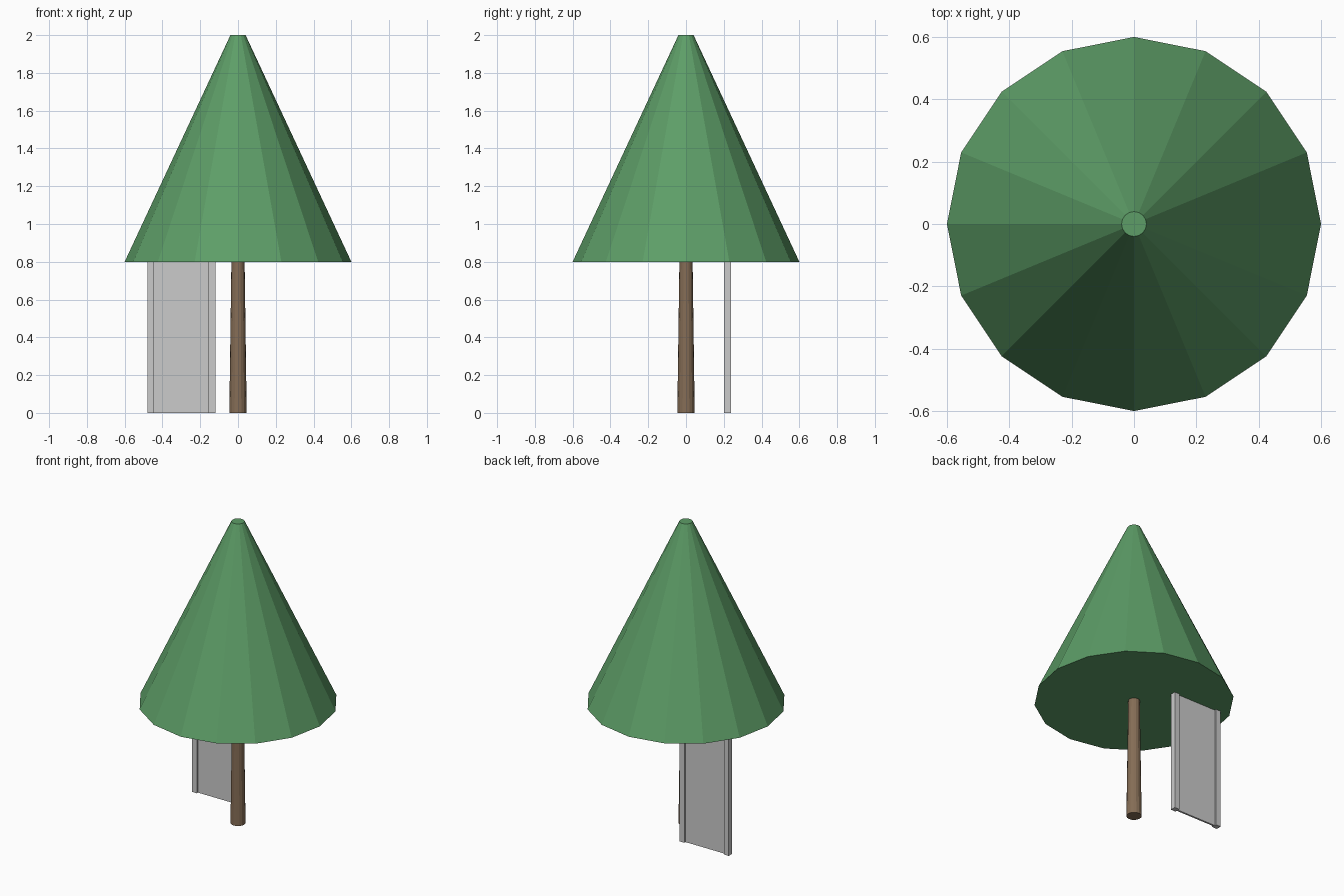
import bpy

if "Cube" in bpy.data.objects:
    bpy.data.objects.remove(bpy.data.objects["Cube"])


def material(name, color):
    m = bpy.data.materials.new(name)
    m.diffuse_color = (*color, 1.0)
    m.use_nodes = True
    m.node_tree.nodes["Principled BSDF"].inputs["Base Color"].default_value = m.diffuse_color
    return m


GREEN = material("leaf_green", (0.11, 0.34, 0.136))
BROWN = material("bark_brown", (0.235, 0.153, 0.092))
GREY = material("light_grey", (0.6, 0.6, 0.6))
SIDES = 16


def frustum(name, r_low, r_high, z_low, z_high, mat):
    # rotated half a turn step so that corners lie on the x and y axes
    bpy.ops.mesh.primitive_cone_add(vertices=SIDES, radius1=r_low, radius2=r_high,
                                    depth=z_high - z_low,
                                    location=(0, 0, (z_low + z_high) / 2))
    ob = bpy.context.object
    ob.name = name
    ob.data.materials.append(mat)
    return ob


def box(name, center, size, mat):
    bpy.ops.mesh.primitive_cube_add(size=1, location=center)
    ob = bpy.context.object
    ob.name = name
    ob.scale = size
    bpy.ops.object.transform_apply(location=False, rotation=False, scale=True)
    ob.data.materials.append(mat)
    return ob


# Tree: tapered trunk under a faceted cone with a small flat tip
frustum("trunk", 0.046, 0.035, 0.0, 0.8, BROWN)
frustum("foliage", 0.6, 0.04, 0.8, 2.0, GREEN)

# Upright board behind the trunk, held between two square posts
BOARD_X, BOARD_Y, HEIGHT, POST = -0.30, 0.22, 0.8, 0.036
HALF = 0.18 - POST / 2
for side, label in ((-1, "left"), (1, "right")):
    box("post_" + label, (BOARD_X + side * HALF, BOARD_Y, HEIGHT / 2),
        (POST, POST, HEIGHT), GREY)
box("board", (BOARD_X, BOARD_Y, HEIGHT / 2), (2 * HALF - POST, 0.012, HEIGHT), GREY)
